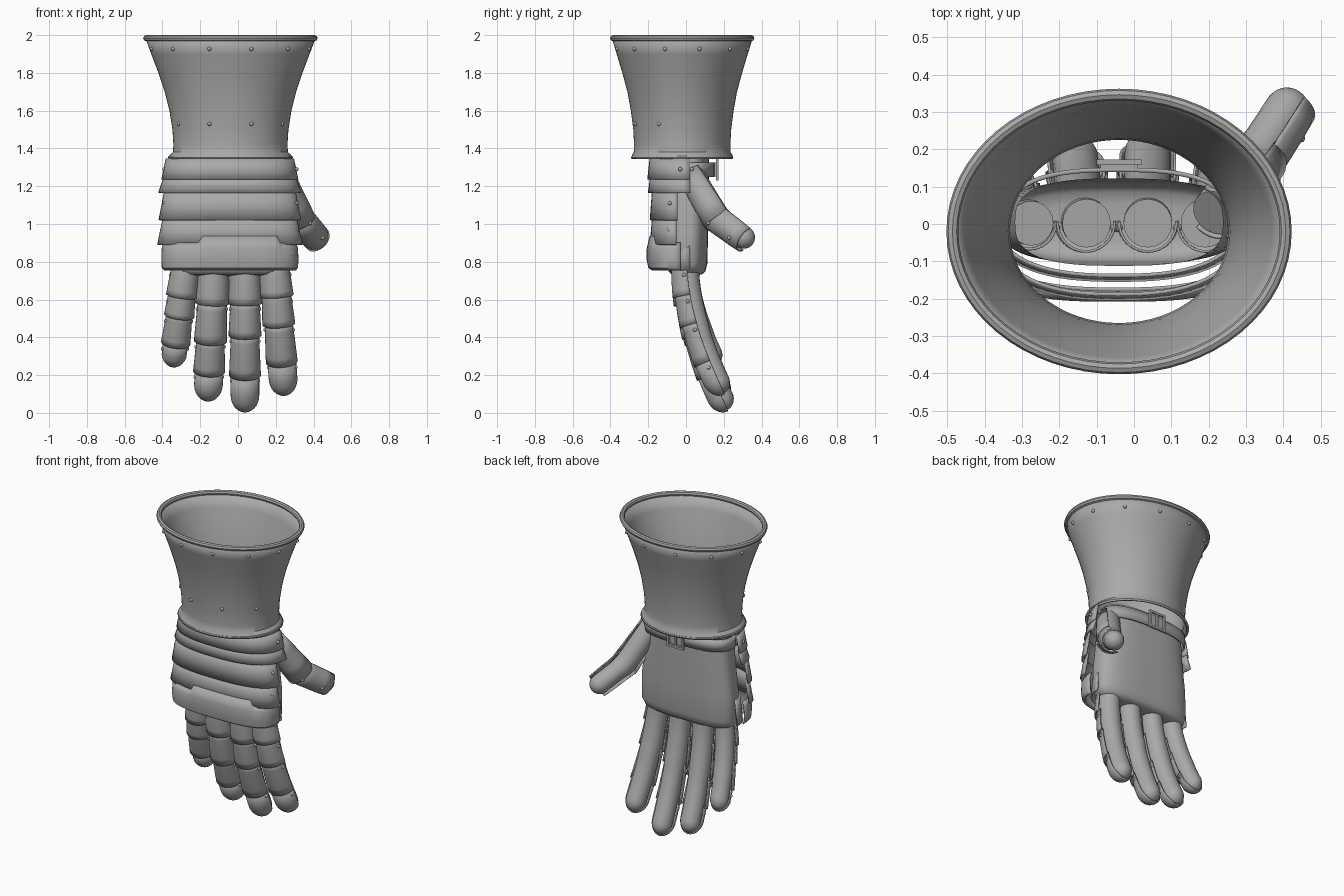
import bpy, bmesh, math
from mathutils import Vector

if "Cube" in bpy.data.objects:
    bpy.data.objects.remove(bpy.data.objects["Cube"])

CX, CY = -0.04, -0.02
steel = bpy.data.materials.new("steel grey")
steel.diffuse_color = (0.4, 0.4, 0.4, 1)
steel.use_nodes = True
steel.node_tree.nodes["Principled BSDF"].inputs["Base Color"].default_value = steel.diffuse_color


def finish(name, bm, thick=0, angle=40):
    bmesh.ops.remove_doubles(bm, verts=bm.verts, dist=1e-5)
    bmesh.ops.recalc_face_normals(bm, faces=bm.faces)
    me = bpy.data.meshes.new(name)
    bm.to_mesh(me)
    bm.free()
    ob = bpy.data.objects.new(name, me)
    bpy.context.collection.objects.link(ob)
    me.materials.append(steel)
    if thick:
        m = ob.modifiers.new("thickness", 'SOLIDIFY')
        m.thickness = thick
        m.offset = 0
    bpy.ops.object.select_all(action='DESELECT')
    ob.select_set(True)
    bpy.context.view_layer.objects.active = ob
    bpy.ops.object.shade_smooth_by_angle(angle=math.radians(angle))
    return ob


def loft(name, rings, closed=True, wrap=False, cap=False, thick=0):
    bm = bmesh.new()
    vs = [[bm.verts.new(p) for p in r] for r in rings]
    n = len(vs[0])
    pairs = list(zip(vs, vs[1:])) + ([(vs[-1], vs[0])] if wrap else [])
    for a, b in pairs:
        for i in range(n if closed else n - 1):
            j = (i + 1) % n
            bm.faces.new((a[i], a[j], b[j], b[i]))
    if cap:
        bm.faces.new(vs[0])
    return finish(name, bm, thick)


def spow(v, p):
    return math.copysign(abs(v) ** p, v)


def oval(cx, cy, rx, ry, z, p=1.0, a0=0, a1=360, n=64):
    full = a1 - a0 == 360
    out = []
    for i in range(n if full else n + 1):
        a = math.radians(a0 + (a1 - a0) * i / n)
        out.append((cx + rx * spow(math.cos(a), p), cy + ry * spow(math.sin(a), p), z))
    return out


rivet_points = []

# Flared cuff with rolled rim and bottom bead
profile = [(1.345, .325, .265), (1.362, .318, .262), (1.378, .300, .252), (1.42, .297, .25),
           (1.5, .302, .254), (1.6, .318, .267), (1.7, .343, .285), (1.8, .376, .312),
           (1.9, .414, .342), (1.985, .446, .368)]
loft("cuff", [oval(CX, CY, rx, ry, z) for z, rx, ry in profile], thick=.01)


def bead(name, rx, ry, z, r):
    loft(name, [oval(CX, CY, rx + r * math.cos(k * math.pi / 4), ry + r * math.cos(k * math.pi / 4),
                     z + r * math.sin(k * math.pi / 4)) for k in range(8)], wrap=True)


bead("cuff_rim", .446, .366, 1.984, .016)
bead("cuff_bottom_bead", .322, .262, 1.353, .009)
for k in range(12):
    a = math.radians(15 + 30 * k)
    rivet_points.append((CX + .43 * math.cos(a), CY + .356 * math.sin(a), 1.927))
for d in (-62, -21, 21, 62):
    a = math.radians(d - 90)
    rivet_points.append((CX + .31 * math.cos(a), CY + .262 * math.sin(a), 1.53))

# Glove body: open at the wrist, rounded at the knuckles
body = [(.728, -.05, .22, .05), (.733, -.045, .28, .08), (.75, -.04, .312, .098), (.79, -.035, .328, .108),
        (.95, -.035, .325, .112), (1.15, -.035, .30, .115), (1.35, -.04, .278, .117)]
loft("glove_body", [oval(cx, .005, rx, ry, z, .7) for z, cx, rx, ry in body], cap=True)


# Overlapping plates over the back of the hand: top z, bottom z, half widths, front y, side y
def hand_plate(name, zt, zb, w0, w1, front, side):
    rings = []
    for t in (0, .5, 1):
        w = w0 + (w1 - w0) * t
        rings.append(oval(CX - .003, side, w, side - front + .012 * (t - 1), zt + (zb - zt) * t,
                          .8, 180, 360, 32))
    loft(name, rings, closed=False, thick=.01)


for i, row in enumerate([(1.345, 1.235, .335, .358, -.20, .02), (1.25, 1.165, .345, .375, -.197, .02),
                         (1.18, 1.02, .342, .373, -.187, -.045), (1.035, .89, .35, .38, -.187, -.05)]):
    hand_plate("wrist_plate_%d" % (i + 1), *row)
for sx in (-1, 1):
    for z, y in ((1.29, -.03), (1.2, -.03), (1.11, -.085), (.97, -.09)):
        rivet_points.append((CX + sx * .35, y, z))
    rivet_points.append((CX + sx * .317, -.14, .84))

# Knuckle plate with raised central upper edge
rings = []
for z, w, front in ((.90, .345, -.188), (.87, .356, -.203), (.81, .358, -.203), (.77, .356, -.195), (.757, .345, -.175)):
    ring = oval(CX - .003, -.03, w, -.03 - front, z, .65, 180, 360, 48)
    if z == .90:
        ring = [(x, y, z + .035 * (abs(x - .01) < .2)) for x, y, z in ring]
    rings.append(ring)
loft("knuckle_plate", rings, closed=False, thick=.01)
hand_plate("knuckle_side_flange", .92, .76, .325, .342, -.15, .02)

# Wrist strap and buckle across the palm side
loft("wrist_strap", [oval(CX, .01, .30, .135, z, .75, -10, 190, 40) for z in (1.25, 1.325)],
     closed=False, thick=.012)


def box(name, c, s):
    bm = bmesh.new()
    bmesh.ops.create_cube(bm, size=1)
    for v in bm.verts:
        v.co = Vector(c) + Vector([v.co[i] * s[i] for i in range(3)])
    return finish(name, bm)


for sz in (-1, 1):
    box("buckle_bar", (CX, .165, 1.288 + sz * .05), (.12, .014, .014))
for sx in (-1, 1):
    box("buckle_side", (CX + sx * .053, .165, 1.288), (.014, .014, .1))
box("buckle_tongue", (CX, .165, 1.288), (.012, .012, .1))
box("strap_end", (CX, .152, 1.288), (.10, .012, .075))


# Tube or half tube swept along a path; angles are measured from the outer side
def sweep(name, pts, radii, out, half=180, n=20, thick=0):
    rings = []
    full = half == 180
    for i, p in enumerate(pts):
        t = (pts[min(i + 1, len(pts) - 1)] - pts[max(i - 1, 0)]).normalized()
        nrm = (out - t * out.dot(t)).normalized()
        s = t.cross(nrm)
        ring = []
        for k in range(n if full else n + 1):
            a = math.radians(-half + 2 * half * k / n)
            ring.append(p + (nrm * math.cos(a) + s * math.sin(a)) * radii[i])
        rings.append(ring)
    loft(name, rings, closed=full, cap=full, thick=thick)


def dome(d, r):
    # radius near a rounded tip, d = distance to the end
    return r if d >= r else r * math.sqrt(max(1e-6, 1 - (1 - d / r) ** 2))


# Fingers: base x, tip x, tip y, tip z, joint heights
FINGERS = {
    "little": (-.275, -.345, .165, .25, (.76, .62, .515, .37)),
    "ring": (-.127, -.16, .205, .07, (.76, .58, .38, .22)),
    "middle": (.037, .037, .22, .012, (.76, .58, .41, .20)),
    "index": (.19, .245, .20, .10, (.76, .62, .47, .27)),
}
for name, (x0, x1, y1, z1, joints) in FINGERS.items():
    z0 = .80
    L = z0 - z1

    def P(z):
        t = (z0 - z) / L
        return Vector((x0 + (x1 - x0) * t, .002 + y1 * t ** 1.8, z))

    size = .92 if name == "little" else 1.0
    out = Vector((0, -1, 0))
    zs = [z0 - (L - .07) * i / 14 for i in range(14)] + \
         [z1 + .004 + .066 * (1 - math.sin(k * math.pi / 14)) for k in range(8)]
    sweep(name + "_finger_glove", [P(z) for z in zs],
          [size * dome(z - z1 - .004, .062 if z < .4 else .065) for z in zs], out)
    ends = list(joints[1:]) + [z1]
    for i, (a, b) in enumerate(zip(joints, ends)):
        k = size * (1 - .035 * i)
        last = i == 3
        if last:
            zs = [a + .015, (a + b) / 2] + [b + .07 * (1 - math.sin(q * math.pi / 14)) for q in range(8)]
            rr = [k * dome(z - b, .081) for z in zs]
        else:
            zs = [a + .015 - (a + .015 - b) * q / 5 for q in range(6)]
            rr = [k * (.076 + .011 * q / 5) for q in range(6)]
        sweep("%s_finger_plate_%d" % (name, i + 1), [P(z) for z in zs], rr, out, 92, 20, .007)
        for sx in (-1, 1):
            rivet_points.append(P(a - .03) + Vector((sx * .078 * k, -.015, 0)))

# Thumb: glove tube with a bend, two plates on the outer side
A, B, C = Vector((.22, .03, 1.26)), Vector((.32, .17, 1.03)), Vector((.437, .348, .897))
out = Vector((.72, -.6, -.3))
pts, rad = [], []
for i in range(9):
    t = i / 10
    pts.append(A.lerp(B, t))
for i in range(1, 3):
    t = i / 3
    pts.append((A.lerp(B, .9 + .1 * t)).lerp(B.lerp(C, .15 * t), t))
end = (C - B).length
ds = [end * .8 * (1 - i / 5) + .06 for i in range(5) if end * .8 * (1 - i / 5) + .06 < end * .8] + \
     [.06 * (1 - math.sin(k * math.pi / 14)) for k in range(8)]
pts += [C.lerp(B, d / end) for d in ds]
rad = [.066] * 11 + [dome(d, .06) for d in ds]
sweep("thumb_glove", pts, rad, out)
sweep("thumb_lower_plate", [A.lerp(B, t) for t in (-.03, .35, .7, 1.06)], [.072, .076, .08, .084], out, 92, 20, .007)
tip = [B.lerp(C, t) for t in (-.1, .25, .6, .84)]
sweep("thumb_tip_plate", tip, [.079, .077, .075, .072], out, 92, 20, .007)
rivet_points += [Vector((.29, .03, 1.29)), B + out.normalized() * .085, B.lerp(C, .6) + out.normalized() * .078]

# Rivets
bm = bmesh.new()
for p in rivet_points:
    r = bmesh.ops.create_icosphere(bm, subdivisions=2, radius=.011)
    bmesh.ops.translate(bm, verts=r["verts"], vec=Vector(p))
finish("rivets", bm)
